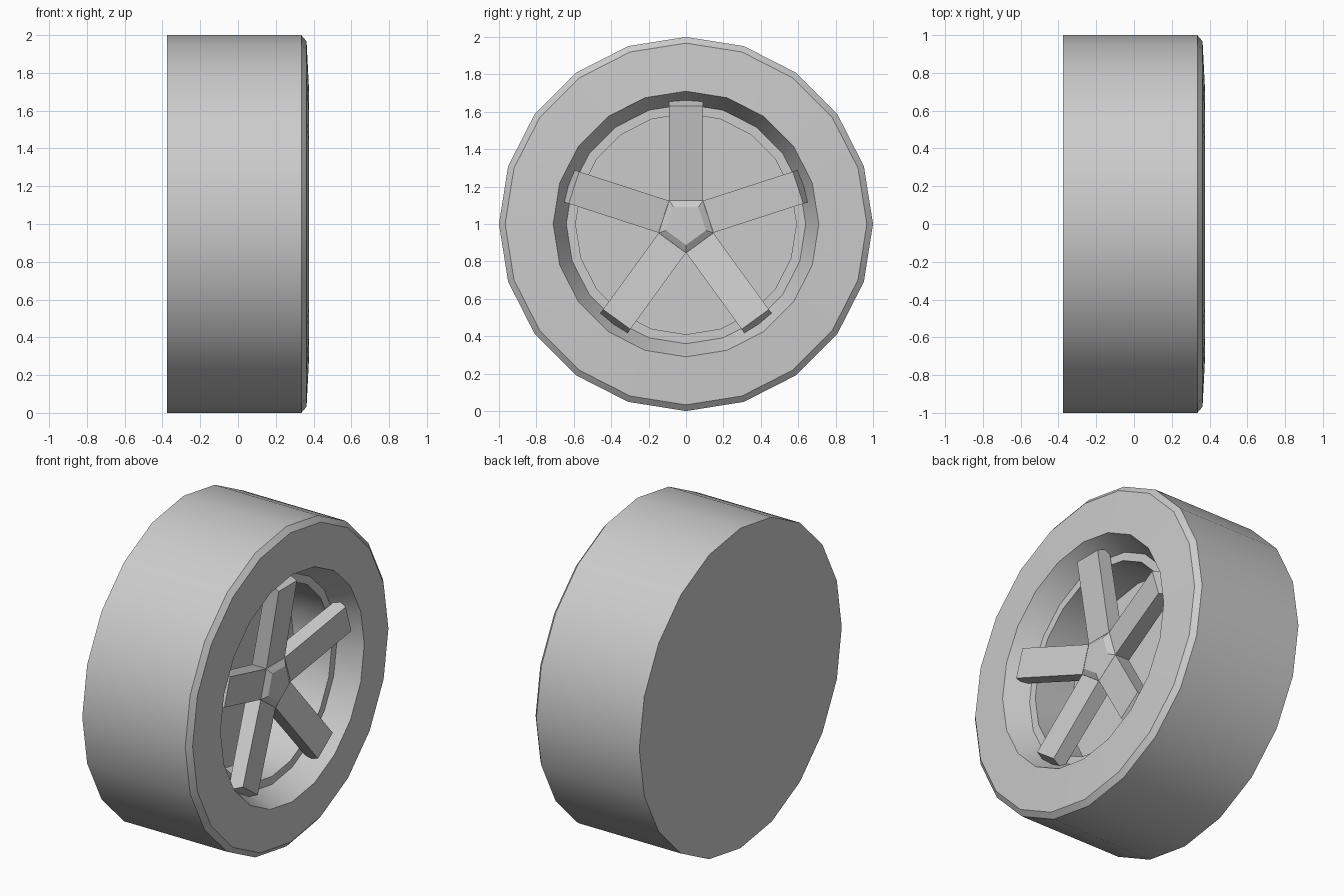
import bpy
import bmesh
from math import cos, sin, pi, radians

default = bpy.data.objects.get("Cube")
if default:
    bpy.data.objects.remove(default, do_unlink=True)

# Single plain grey for the whole wheel
grey = bpy.data.materials.new("light grey")
grey.use_nodes = True
grey.diffuse_color = (0.6, 0.6, 0.6, 1)
grey.node_tree.nodes["Principled BSDF"].inputs["Base Color"].default_value = (0.6, 0.6, 0.6, 1)

AXLE_Z = 1.0


def finish(bm, name, smooth):
    bmesh.ops.recalc_face_normals(bm, faces=bm.faces)
    mesh = bpy.data.meshes.new(name)
    bm.to_mesh(mesh)
    bm.free()
    mesh.materials.append(grey)
    obj = bpy.data.objects.new(name, mesh)
    obj.location.z = AXLE_Z
    bpy.context.collection.objects.link(obj)
    if smooth:
        bpy.ops.object.select_all(action="DESELECT")
        obj.select_set(True)
        bpy.context.view_layer.objects.active = obj
        bpy.ops.object.shade_smooth_by_angle(angle=radians(25))
    return obj


def lathe(name, profile, sides, start=0.0, smooth=False):
    """Turn (x, radius) points around the x axis and cap both ends."""
    bm = bmesh.new()
    angles = [start + 2 * pi * i / sides for i in range(sides)]
    rings = [[bm.verts.new((x, r * cos(a), r * sin(a))) for a in angles]
             for x, r in profile]
    for lower, upper in zip(rings, rings[1:]):
        for i in range(sides):
            j = (i + 1) % sides
            bm.faces.new((lower[i], lower[j], upper[j], upper[i]))
    bm.faces.new(rings[0])
    bm.faces.new(rings[-1])
    return finish(bm, name, smooth)


def spoke(name, angle):
    """Bar that rises outwards from the hub, with a slanted end."""
    outline = [(0.125, 0.26), (0.63, 0.345), (0.67, 0.26), (0.125, 0.16)]
    half = 0.09
    c, s = cos(angle), sin(angle)
    bm = bmesh.new()
    sides = [[bm.verts.new((x, r * c - t * s, r * s + t * c)) for r, x in outline]
             for t in (-half, half)]
    bm.faces.new(sides[0])
    bm.faces.new(sides[1])
    for i in range(4):
        j = (i + 1) % 4
        bm.faces.new((sides[0][i], sides[0][j], sides[1][j], sides[1][i]))
    return finish(bm, name, False)


# Tyre and rim: closed back, bevelled front, tapered opening, stepped well
lathe("tyre_and_rim",
      [(-0.377, 1.0), (0.335, 1.0), (0.363, 0.967), (0.376, 0.71),
       (0.235, 0.64), (0.235, 0.59), (-0.03, 0.59)],
      sides=20, smooth=True)

# Five-sided hub with a raised cap
lathe("hub", [(0.16, 0.154), (0.26, 0.154), (0.283, 0.112)],
      sides=5, start=radians(126))

# Five spokes
for k in range(5):
    spoke(f"spoke_{k + 1}", radians(90 + 72 * k))
